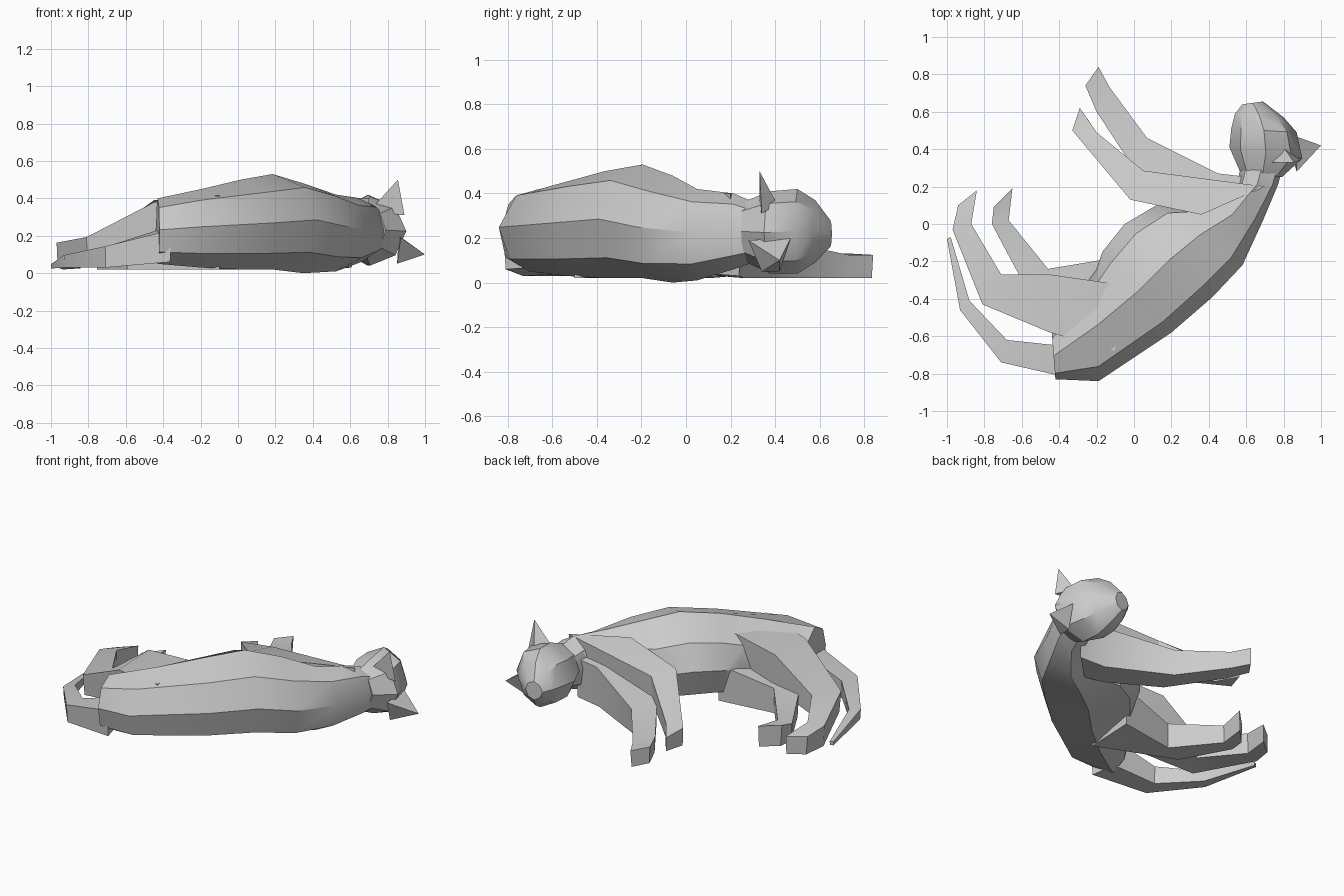
import bpy, bmesh, math

# Cross-sections: (0..1 from outer to inner edge, 0..1 from low to high)
BODY = [(0, .52), (.13, .86), (.5, 1), (.87, .8), (1, .5), (.9, .16), (.5, 0), (.08, .18)]
HEAD = [(0, .5), (.15, .85), (.5, 1), (.85, .82), (1, .5), (.85, .18), (.5, 0), (.15, .15)]
LIMB = [(0, .95), (1, 1), (.97, .05), (.06, 0)]


def finish(name, bm, angle=32):
    bmesh.ops.recalc_face_normals(bm, faces=bm.faces)
    me = bpy.data.meshes.new(name)
    bm.to_mesh(me)
    bm.free()
    ob = bpy.data.objects.new(name, me)
    bpy.context.collection.objects.link(ob)
    bpy.ops.object.select_all(action='DESELECT')
    ob.select_set(True)
    bpy.context.view_layer.objects.active = ob
    bpy.ops.object.shade_smooth_by_angle(angle=math.radians(angle))
    return ob


def loft(name, profile, stations):
    """Each station: outer x, y, inner x, y, low z, high z."""
    bm = bmesh.new()
    rings = []
    for ox, oy, ix, iy, lo, hi in stations:
        rings.append([bm.verts.new((ox + (ix - ox) * u, oy + (iy - oy) * u, lo + (hi - lo) * w))
                      for u, w in profile])
    n = len(profile)
    for a, b in zip(rings, rings[1:]):
        for i in range(n):
            j = (i + 1) % n
            bm.faces.new((a[i], a[j], b[j], b[i]))
    bm.faces.new(rings[0])
    bm.faces.new(rings[-1])
    return finish(name, bm)


def spike(name, base, tip):
    bm = bmesh.new()
    b = [bm.verts.new(p) for p in base]
    t = bm.verts.new(tip)
    bm.faces.new(b)
    for i in range(len(b)):
        bm.faces.new((b[i], b[(i + 1) % len(b)], t))
    return finish(name, bm, 10)


# Curled torso lying on its side, rump to neck
loft("body", BODY, [
    (-.42, -.83, -.44, -.58, .05, .40),
    (-.19, -.84, -.20, -.24, .03, .45),
    (.20, -.58, -.17, -.15, .02, .50),
    (.42, -.39, -.05, 0, .02, .53),
    (.58, -.22, .12, .10, 0, .48),
    (.69, .02, .36, .08, .01, .42),
    (.77, .21, .55, .22, .06, .40),
    (.80, .32, .58, .34, .10, .35)])

# Head, back of skull to muzzle
loft("head", HEAD, [
    (.79, .25, .58, .25, .10, .36),
    (.90, .35, .51, .41, .04, .41),
    (.87, .49, .52, .51, .04, .42),
    (.80, .57, .54, .59, .09, .37),
    (.69, .655, .58, .64, .16, .28)])

# Ears
spike("upper_ear", [(.70, .33, .33), (.89, .34, .31), (.80, .41, .35)], (.855, .33, .50))
spike("lower_ear", [(.87, .28, .19), (.86, .47, .20), (.85, .42, .05), (.85, .34, .05)], (1, .42, .10))

# Forelegs
loft("upper_foreleg", LIMB, [
    (.70, .20, .36, .05, .20, .41),
    (.05, .285, -.02, .13, .16, .34),
    (-.20, .49, -.33, .50, .06, .18),
    (-.24, .55, -.29, .62, .06, .15)])
loft("lower_foreleg", LIMB, [
    (.62, .25, .42, .05, .03, .30),
    (.45, .27, .30, .10, .02, .29),
    (.07, .46, .01, .28, .02, .19),
    (-.13, .73, -.20, .60, .02, .13),
    (-.19, .84, -.26, .74, .02, .13)])

# Hind legs
loft("upper_hind_leg", LIMB, [
    (-.10, -.68, -.10, -.32, .16, .43),
    (-.45, -.58, -.45, -.27, .16, .39),
    (-.81, -.43, -.71, -.27, .06, .20),
    (-.97, -.03, -.87, 0, .03, .17),
    (-.94, .10, -.84, .18, .02, .14)])
loft("lower_hind_leg", LIMB, [
    (-.10, -.52, -.10, -.18, .02, .27),
    (-.60, -.30, -.46, -.24, .02, .19),
    (-.76, 0, -.67, .02, .02, .14),
    (-.75, .09, -.65, .19, .02, .16)])

# Tail curling round the hind legs
loft("tail", LIMB, [
    (-.36, -.82, -.40, -.65, .06, .24),
    (-.71, -.74, -.68, -.62, .03, .15),
    (-.93, -.46, -.88, -.41, .03, .10),
    (-1, -.08, -.98, -.07, .025, .05)])
